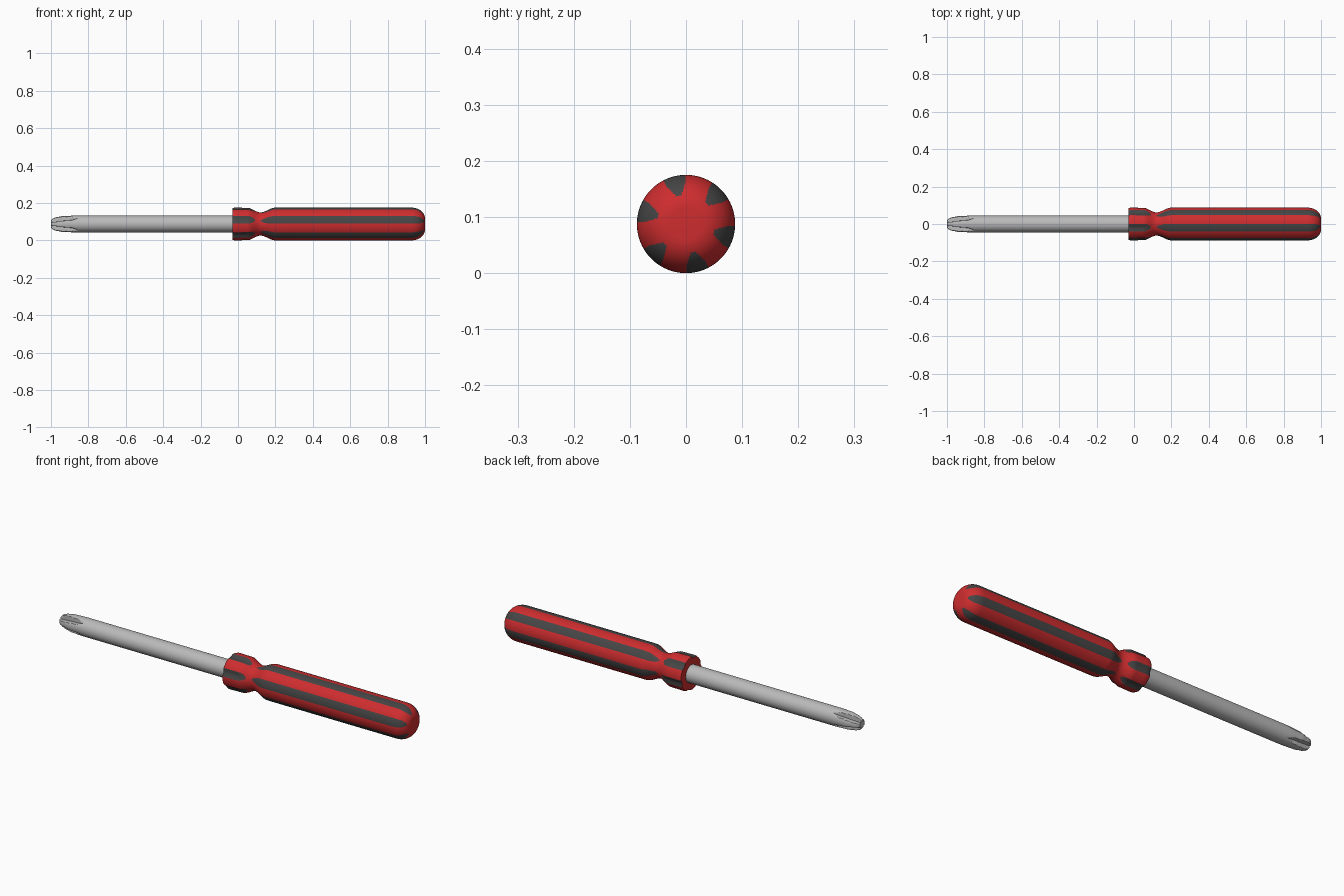
import bpy, bmesh, math

cube = bpy.data.objects.get("Cube")
if cube:
    bpy.data.objects.remove(cube, do_unlink=True)

AXIS_Z = 0.0875          # height of the tool's long axis
FLUTES = 6
FLUTE_START = 104        # degrees, centre of one grip stripe
HALF_STRIPE = 13.5


def material(name, color, rough=0.5):
    m = bpy.data.materials.new(name)
    m.use_nodes = True
    m.diffuse_color = color + (1,)
    bsdf = m.node_tree.nodes["Principled BSDF"]
    bsdf.inputs["Base Color"].default_value = color + (1,)
    bsdf.inputs["Roughness"].default_value = rough
    return m


red = material("red plastic", (0.62, 0.026, 0.028))
grey = material("dark grey rubber", (0.06, 0.06, 0.06))
steel = material("steel", (0.49, 0.49, 0.49))


def interpolate(points, x):
    """Smoothly eased value along a list of (x, value) points."""
    if x <= points[0][0]:
        return points[0][1]
    for (x0, v0), (x1, v1) in zip(points, points[1:]):
        if x <= x1:
            t = (x - x0) / (x1 - x0)
            return v0 + (v1 - v0) * t * t * (3 - 2 * t)
    return points[-1][1]


def loft(name, stations, radius, segments, start, mats, rule=None):
    """Capped tube along x whose radius depends on x and angle."""
    bm = bmesh.new()
    rings = []
    step = 360 / segments
    for i, x in enumerate(stations):
        ring = []
        for k in range(segments):
            deg = start + k * step
            a = math.radians(deg)
            r = radius(x, deg)
            ring.append(bm.verts.new((x, r * math.cos(a), AXIS_Z + r * math.sin(a))))
        rings.append(ring)
    for i, (r0, r1) in enumerate(zip(rings, rings[1:])):
        for k in range(segments):
            n = (k + 1) % segments
            f = bm.faces.new((r0[k], r0[n], r1[n], r1[k]))
            if rule:
                f.material_index = rule((stations[i] + stations[i + 1]) / 2,
                                        start + (k + 0.5) * step)
    bm.faces.new(rings[0])
    bm.faces.new(rings[-1])
    bmesh.ops.recalc_face_normals(bm, faces=bm.faces)
    me = bpy.data.meshes.new(name)
    bm.to_mesh(me)
    bm.free()
    ob = bpy.data.objects.new(name, me)
    bpy.context.collection.objects.link(ob)
    for m in mats:
        me.materials.append(m)
    bpy.ops.object.select_all(action='DESELECT')
    ob.select_set(True)
    bpy.context.view_layer.objects.active = ob
    bpy.ops.object.shade_smooth_by_angle(angle=math.radians(35))
    return ob


# Handle: collar, waist, long grip and rounded butt
BUTT_X, BUTT_R = 0.93, 0.07
GRIP = [(-0.03, 0.084), (-0.02, 0.0875), (0.05, 0.0865), (0.12, 0.062), (0.2, 0.0875)]


def stripe_offset(deg):
    pitch = 360 / FLUTES
    return abs((deg - FLUTE_START + pitch / 2) % pitch - pitch / 2)


def handle_radius(x, deg):
    r = interpolate(GRIP, x)
    if x > BUTT_X:
        t = min(1, (x - BUTT_X) / BUTT_R)
        r = 0.0275 + 0.06 * math.sqrt(max(0, 1 - t * t))
    # shallow scoops on the collar
    d = stripe_offset(deg) / HALF_STRIPE
    if d < 1 and x < 0.1:
        r -= 0.006 * math.cos(d * math.pi / 2) * min(1, (0.1 - x) / 0.05)
    return r


def stripe_rule(x, deg):
    d = stripe_offset(deg) / HALF_STRIPE
    curve = math.sqrt(max(0, 1 - d * d))
    on_collar = x < 0.06 + 0.03 * curve
    on_grip = 0.18 - 0.06 * curve < x < 0.965 + 0.03 * curve
    return int(d < 1 and (on_collar or on_grip))


stations = [-0.03, -0.025, -0.02, 0.0, 0.02]
stations += [0.03 + 0.0075 * i for i in range(24)]
stations += [0.3, 0.5, 0.7, 0.85]
stations += [BUTT_X + BUTT_R * math.sin(math.radians(6 * i)) for i in range(16)]
loft("handle", stations, handle_radius, 240, FLUTE_START - HALF_STRIPE,
     [red, grey], stripe_rule)


# Shaft with a cross-shaped driving tip
TIP = [(-1.0, 0.02), (-0.99, 0.03), (-0.97, 0.037), (-0.93, 0.043), (-0.86, 0.045)]
WING = [(-1.0, 0.010), (-0.9, 0.020), (-0.84, 0.033)]


def shaft_radius(x, deg):
    r = interpolate(TIP, x)
    a = math.radians(abs((deg + 45) % 90 - 45))
    wing = interpolate(WING, x)
    return min(r, wing / max(math.sin(a), 0.01))


stations = [-1 + 0.005 * i for i in range(35)] + [-0.6, -0.3, 0.0]
loft("shaft", stations, shaft_radius, 96, 0, [steel])
